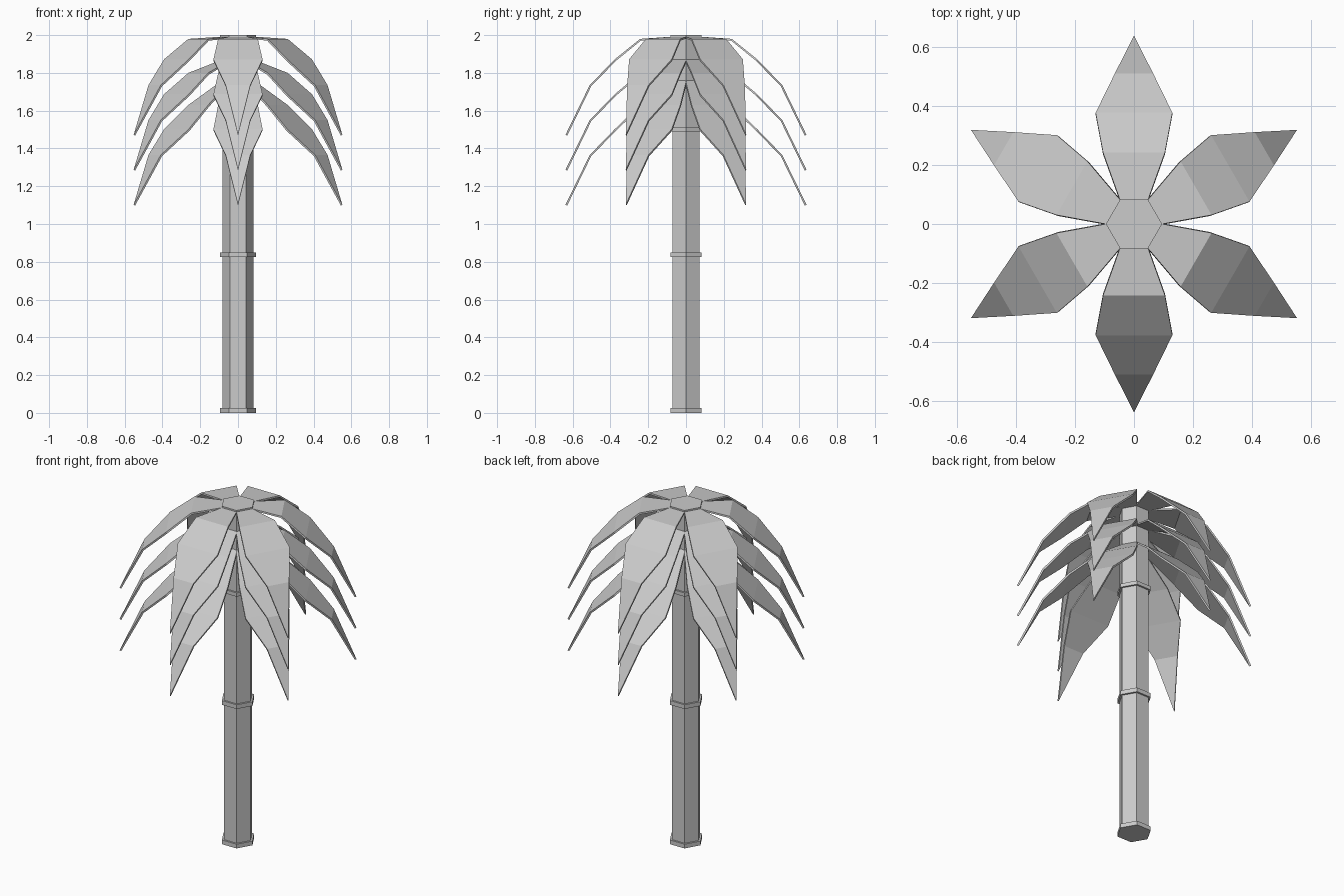
import bpy, bmesh
from math import radians
from mathutils import Matrix, Vector

if "Cube" in bpy.data.objects:
    bpy.data.objects.remove(bpy.data.objects["Cube"])


def hex_prism(name, radius, z0, z1):
    bm = bmesh.new()
    # vertices lie on the x axis
    ring = [Matrix.Rotation(radians(60 * k), 3, 'Z') @ Vector((radius, 0, z0)) for k in range(6)]
    base = bm.faces.new([bm.verts.new(v) for v in ring])
    top = bmesh.ops.extrude_face_region(bm, geom=[base])
    verts = [g for g in top["geom"] if isinstance(g, bmesh.types.BMVert)]
    bmesh.ops.translate(bm, vec=(0, 0, z1 - z0), verts=verts)
    if base.is_valid is False or not any(f.calc_center_median().z < z0 + 1e-5 for f in bm.faces):
        bm.faces.new([v for v in bm.verts if v.co.z < z0 + 1e-5])
    bmesh.ops.recalc_face_normals(bm, faces=bm.faces)
    finish(name, bm)


def finish(name, bm):
    mesh = bpy.data.meshes.new(name)
    bm.to_mesh(mesh)
    bm.free()
    obj = bpy.data.objects.new(name, mesh)
    bpy.context.collection.objects.link(obj)
    return obj


def frond_layer(name, stations):
    """Six drooping leaves; stations are (radius, half width, height), last is the tip."""
    bm = bmesh.new()
    for k in range(6):
        rot = Matrix.Rotation(radians(30 + 60 * k), 3, 'Z')
        rows = [[bm.verts.new(rot @ Vector((r, s * w, z))) for s in (-1, 1)]
                for r, w, z in stations[:-1]]
        r, _, z = stations[-1]
        tip = bm.verts.new(rot @ Vector((r, 0, z)))
        for a, b in zip(rows, rows[1:]):
            bm.faces.new((a[0], b[0], b[1], a[1]))
        bm.faces.new((rows[-1][0], tip, rows[-1][1]))
    obj = finish(name, bm)
    mod = obj.modifiers.new("thickness", 'SOLIDIFY')
    mod.thickness = 0.01
    mod.offset = -1


# Trunk and its bands
hex_prism("trunk", 0.083, 0.0, 1.99)
for i, (z0, z1) in enumerate([(0, 0.025), (0.825, 0.85), (1.49, 1.512), (1.983, 2.0)]):
    hex_prism(f"trunk_band_{i + 1}", 0.095, z0, z1)

# Three tiers of leaves, each lower tier leaving the trunk more steeply
for i, (root, bend) in enumerate([(1.992, 1.98), (1.87, 1.80), (1.76, 1.63)]):
    drop = 0.185 * i
    frond_layer(f"leaf_tier_{i + 1}", [
        (0.072, 0.044, root),
        (0.243, 0.105, bend),
        (0.377, 0.13, 1.872 - drop),
        (0.51, 0.065, 1.735 - drop),
        (0.638, 0, 1.472 - drop)])
